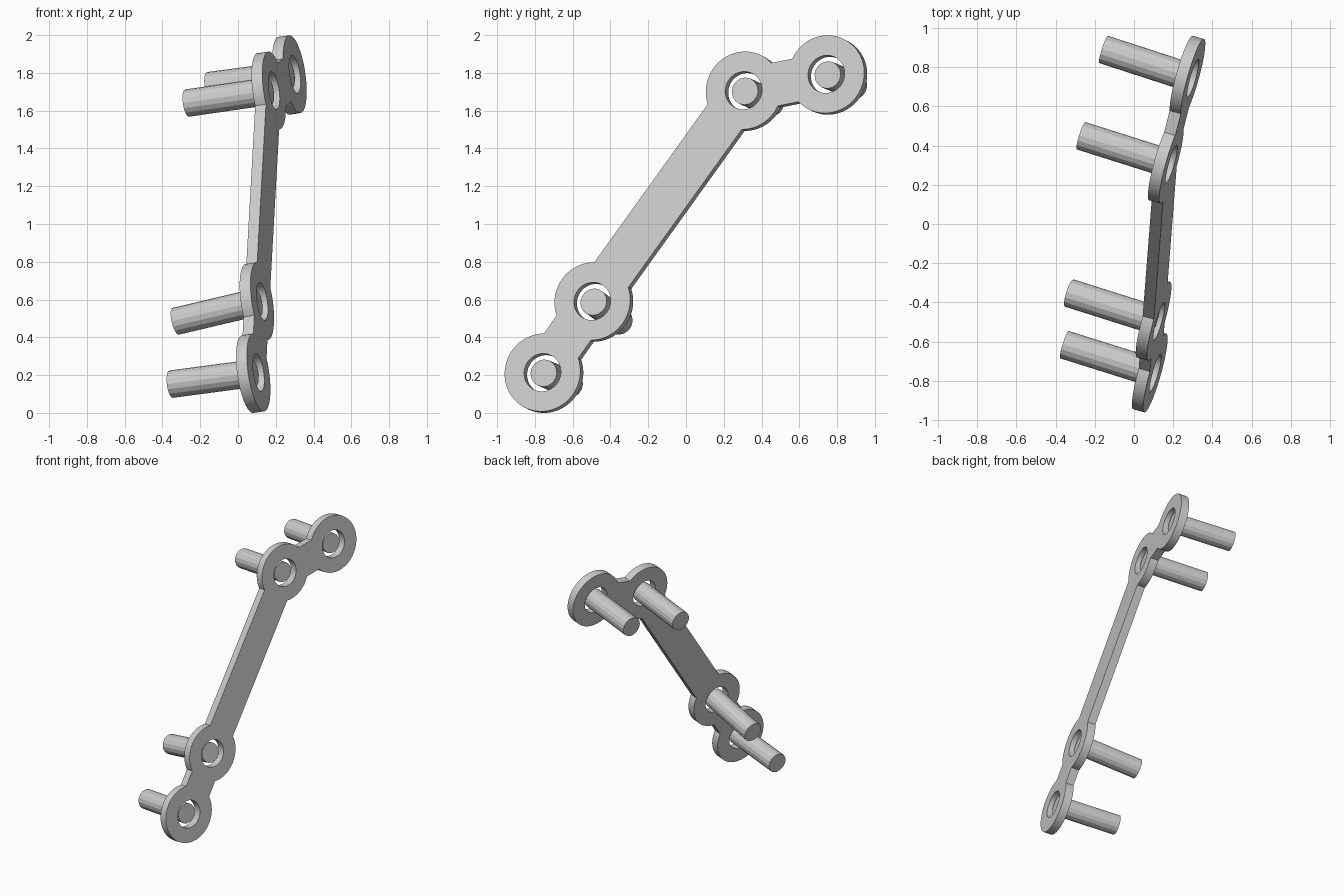
import bpy
import math
from mathutils import Matrix, Vector

default = bpy.data.objects.get("Cube")
if default:
    bpy.data.objects.remove(default, do_unlink=True)

RING_R, HOLE_R, BAR_HALF, THICK = 0.208, 0.101, 0.117, 0.06
PIN_R, PIN_RECESS = 0.073, 0.025

# Tilted plane of the plate's outer face
normal = Vector((1, -0.28, 0.145)).normalized()
u = (Vector((0, 1, 0)) - normal * normal.y).normalized()
v = normal.cross(u)
origin = Vector((0.353, 0, 0))
frame = Matrix((u, v, normal)).transposed().to_4x4()
frame.translation = origin - normal * THICK / 2


def on_face(y, z):
    """Point of the outer face at the given y and z."""
    x = origin.x - (normal.y * y + normal.z * z) / normal.x
    return Vector((x, y, z))


def arc(centre, start, end, radius):
    """Points counter-clockwise from start to end angle."""
    sweep = (end - start) % math.tau or math.tau
    n = max(2, round(sweep / math.tau * 64))
    return [centre + radius * Vector((math.cos(start + sweep * i / n),
                                      math.sin(start + sweep * i / n)))
            for i in range(n + 1)]


def angle(a, b):
    return math.atan2(b.y - a.y, b.x - a.x)


# Ring centres from the lowest to the highest, and the pins' far ends
rings = [on_face(-0.76, 0.214), on_face(-0.496, 0.591),
         on_face(0.305, 1.707), on_face(0.743, 1.793)]
pin_tips = [(-0.355, -0.615, 0.152), (-0.33, -0.352, 0.485),
            (-0.27, 0.45, 1.64), (-0.155, 0.89, 1.732)]

# Plate outline: out along one side of the chain and back along the other
flat = [Vector(((p - origin).dot(u), (p - origin).dot(v))) for p in rings]
half = math.asin(BAR_HALF / RING_R)
tour = flat + flat[-2:0:-1]
outline = []
for i, centre in enumerate(tour):
    before, after = tour[i - 1], tour[(i + 1) % len(tour)]
    outline += arc(centre, angle(centre, before) + half,
                   angle(centre, after) - half, RING_R)

curve = bpy.data.curves.new("plate", 'CURVE')
curve.dimensions = '2D'
curve.fill_mode = 'BOTH'
curve.extrude = THICK / 2
for loop in [outline] + [arc(c, 0, math.tau, HOLE_R)[:-1] for c in flat]:
    spline = curve.splines.new('POLY')
    spline.points.add(len(loop) - 1)
    for point, co in zip(spline.points, loop):
        point.co = (co.x, co.y, 0, 1)
    spline.use_cyclic_u = True
plate = bpy.data.objects.new("plate", curve)
bpy.context.collection.objects.link(plate)
plate.matrix_world = frame
bpy.ops.object.select_all(action='DESELECT')
plate.select_set(True)
bpy.context.view_layer.objects.active = plate
bpy.ops.object.convert(target='MESH')
bpy.ops.object.shade_smooth_by_angle(angle=math.radians(30))

# Pins set loosely in the holes
names = ["lower_end_pin", "lower_inner_pin", "upper_inner_pin", "upper_end_pin"]
for name, ring, tip in zip(names, rings, pin_tips):
    head, tip = ring - normal * PIN_RECESS, Vector(tip)
    axis = head - tip
    bpy.ops.mesh.primitive_cylinder_add(
        vertices=16, radius=PIN_R, depth=axis.length, location=(head + tip) / 2,
        rotation=axis.to_track_quat('Z', 'Y').to_euler())
    bpy.context.object.name = name
